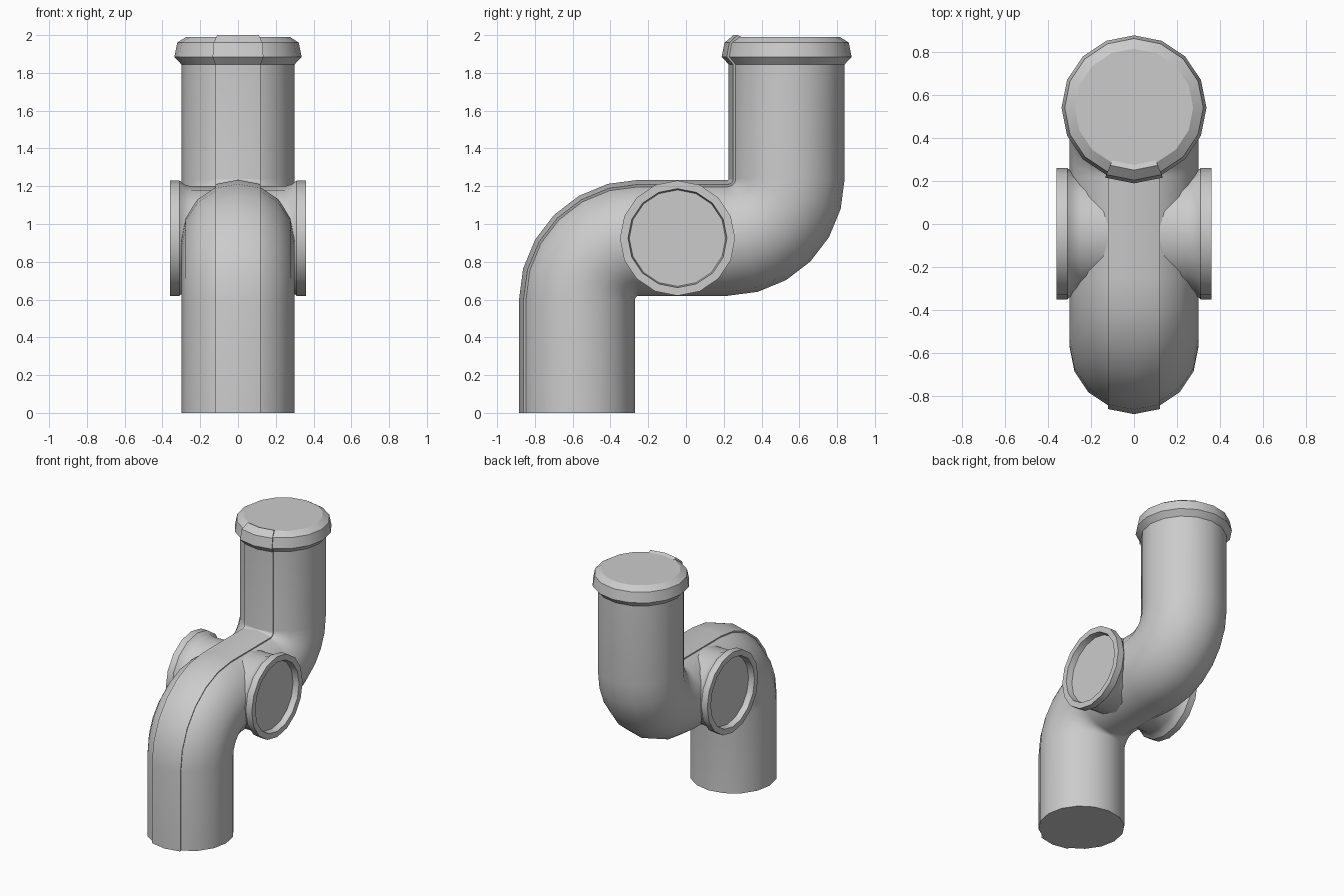
import bpy, bmesh
from math import sin, cos, pi
from mathutils import Vector

if "Cube" in bpy.data.objects:
    bpy.data.objects.remove(bpy.data.objects["Cube"])

SIDES = 16
R = 0.30          # pipe radius
BEND = 0.32       # centreline radius of both elbows
STEP = 2 * pi / SIDES


def loft(name, rings, cap_start=True, cap_end=True):
    """Skin a list of closed point rings into one object."""
    bm = bmesh.new()
    loops = [[bm.verts.new(p) for p in ring] for ring in rings]
    n = len(loops[0])
    for a, b in zip(loops, loops[1:]):
        for i in range(n):
            j = (i + 1) % n
            bm.faces.new((a[i], a[j], b[j], b[i]))
    if cap_start:
        bm.faces.new(loops[0][::-1])
    if cap_end:
        bm.faces.new(loops[-1])
    bmesh.ops.recalc_face_normals(bm, faces=bm.faces)
    mesh = bpy.data.meshes.new(name)
    bm.to_mesh(mesh)
    bm.free()
    obj = bpy.data.objects.new(name, mesh)
    bpy.context.collection.objects.link(obj)
    bpy.ops.object.select_all(action='DESELECT')
    obj.select_set(True)
    bpy.context.view_layer.objects.active = obj
    bpy.ops.object.shade_smooth_by_angle(angle=0.52)
    return obj


# S-shaped centreline: (y, z, heading), heading 0 = up, pi/2 = towards +y
path = [(-0.57, 0.0, 0.0)]
for k in range(7):
    t = k * pi / 12
    path.append((-0.25 - BEND * cos(t), 0.60 + BEND * sin(t), t))
for k in range(7):
    t = pi / 2 - k * pi / 12
    path.append((0.22 + BEND * cos(t), 1.24 - BEND * sin(t), t))
stations = [(p, R) for p in path]
# rim at the top end: (height, radius)
RIM = [(1.845, 0.30), (1.885, 0.337), (1.96, 0.322), (1.99, 0.275)]
stations += [((0.54, z, 0.0), r) for z, r in RIM]


def point(p, r, a):
    """Point at angle a around the path; a = 0 is the front/top side."""
    y, z, t = p
    n = Vector((0, -cos(t), sin(t)))
    return Vector((r * sin(a), y, z)) + n * (r * cos(a))


# main pipe with rim
loft("pipe", [[point(p, r, i * STEP) for i in range(SIDES)]
              for p, r in stations])

# raised band covering the two front facets along the whole pipe
band = []
for i, (p, r) in enumerate(stations):
    last = i == len(stations) - 1
    p_out = (p[0], p[1] + (0.01 if last else 0), p[2])
    band.append([point(p_out, r + 0.014, a) for a in (-STEP, 0, STEP)] +
                [point(p, r - 0.01, a) for a in (STEP, 0, -STEP)])
loft("raised_band", band)

# flared side sockets with a recessed disc: (x, radius)
PORT = [(0.10, 0.275), (0.25, 0.275), (0.285, 0.285), (0.31, 0.305),
        (0.36, 0.305), (0.36, 0.262), (0.315, 0.255)]
for side, label in ((1, "right"), (-1, "left")):
    loft(label + "_socket",
         [[(side * x, -0.045 + r * sin(i * STEP), 0.925 + r * cos(i * STEP))
           for i in range(SIDES)] for x, r in PORT], cap_start=False)
